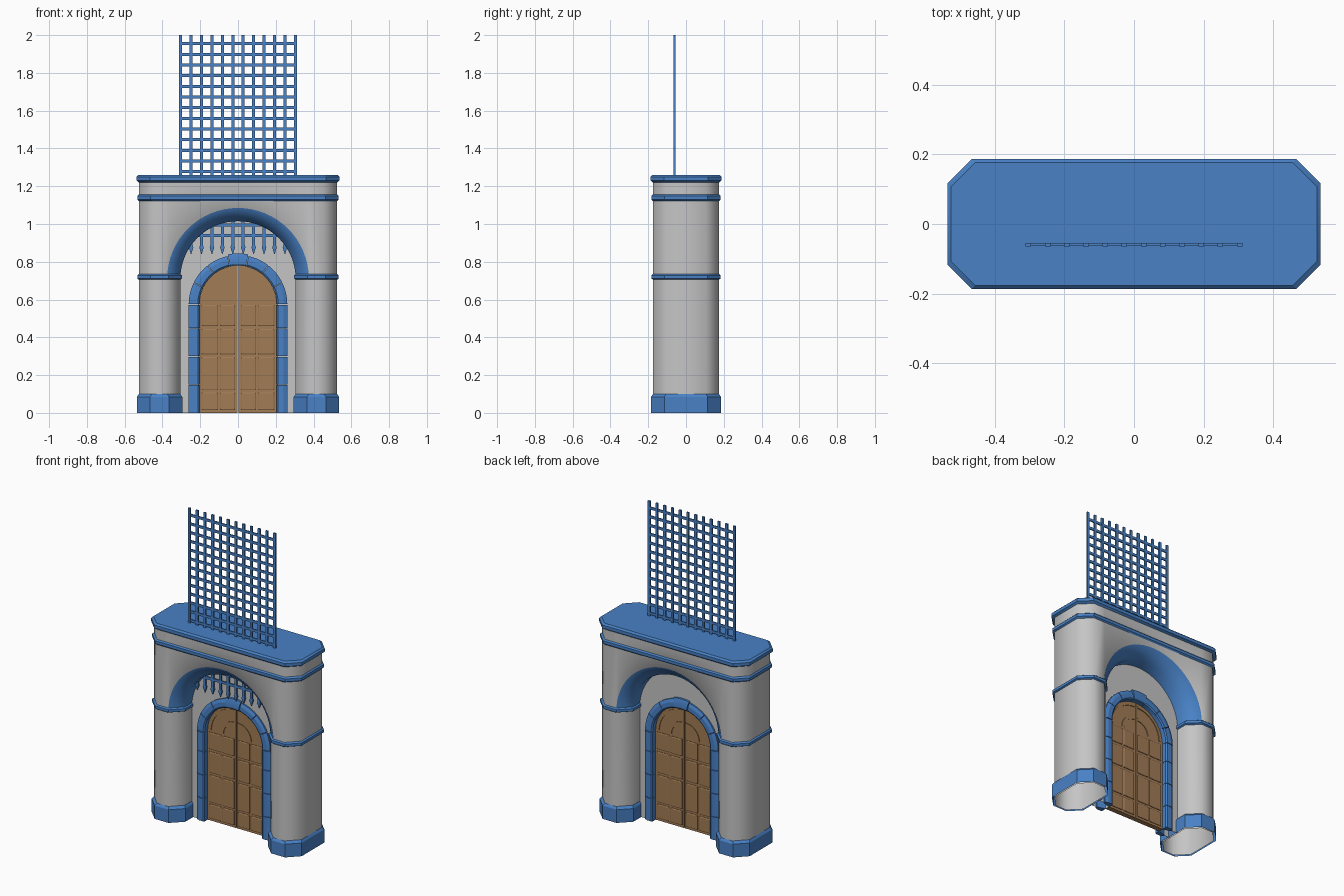
import bpy, bmesh, math
from mathutils import Vector

if "Cube" in bpy.data.objects:
    bpy.data.objects.remove(bpy.data.objects["Cube"])


def material(name, rgb):
    m = bpy.data.materials.new(name)
    m.use_nodes = True
    m.diffuse_color = (*rgb, 1)
    m.node_tree.nodes["Principled BSDF"].inputs["Base Color"].default_value = (*rgb, 1)
    return m


STONE = material("grey stone", (0.56, 0.56, 0.56))
BLUE = material("blue trim", (0.065, 0.22, 0.56))
WOOD = material("brown wood", (0.36, 0.2, 0.09))

# Main dimensions
HALF_X, HALF_Y, CHAMFER = 0.525, 0.175, 0.07
INNER_X, SPRING, WALL_TOP = 0.305, 0.71, 1.24
WALL_Y = 0.035
DOOR_R, DOOR_SPRING = 0.205, 0.575


def grid(bm, rings, closed=False, cap_start=False, cap_end=False, mat=0):
    """Skin a list of equal-length point rings."""
    rows = [[bm.verts.new(p) for p in ring] for ring in rings]
    n = len(rows[0])
    for a, b in zip(rows, rows[1:]):
        for i in range(n if closed else n - 1):
            j = (i + 1) % n
            bm.faces.new((a[i], a[j], b[j], b[i])).material_index = mat
    if cap_start:
        bm.faces.new(rows[0]).material_index = mat
    if cap_end:
        bm.faces.new(rows[-1]).material_index = mat


def box(bm, x0, x1, y0, y1, z0, z1):
    rings = [[(x0, y0, z), (x1, y0, z), (x1, y1, z), (x0, y1, z)] for z in (z0, z1)]
    grid(bm, rings, True, True, True)


def finish(bm, name, mats, angle=30):
    bmesh.ops.remove_doubles(bm, verts=bm.verts, dist=0.0002)
    bmesh.ops.recalc_face_normals(bm, faces=bm.faces)
    me = bpy.data.meshes.new(name)
    bm.to_mesh(me)
    bm.free()
    for m in mats:
        me.materials.append(m)
    me.shade_smooth()
    me.set_sharp_from_angle(angle=math.radians(angle))
    ob = bpy.data.objects.new(name, me)
    bpy.context.collection.objects.link(ob)
    return ob


def octagon(x0, x1, z, grow=0.0):
    """Chamfered rectangle at height z, widened by grow."""
    x0, x1, y, c = x0 - grow, x1 + grow, HALF_Y + grow, CHAMFER
    pts = [(x0 + c, -y), (x1 - c, -y), (x1, -y + c), (x1, y - c),
           (x1 - c, y), (x0 + c, y), (x0, y - c), (x0, -y + c)]
    return [(px, py, z) for px, py in pts]


def arc(r, spring, n=32, a0=0.0, a1=math.pi):
    return [(r * math.cos(a0 + (a1 - a0) * i / n), spring + r * math.sin(a0 + (a1 - a0) * i / n))
            for i in range(n + 1)]


def moulding(name, x0, x1, levels, cap=False):
    bm = bmesh.new()
    grid(bm, [octagon(x0, x1, z, g) for z, g in levels], True, cap_end=cap)
    return finish(bm, name, [BLUE])


# Gatehouse body: two hollow piers, spandrels, end walls and the blue arch lining
bm = bmesh.new()
for x0, x1 in ((INNER_X, HALF_X), (-HALF_X, -INNER_X)):
    grid(bm, [octagon(x0, x1, z) for z in (0, SPRING)], True)
front_x, side_y = HALF_X - CHAMFER, HALF_Y - CHAMFER
for s in (-1, 1):
    low = [(front_x, SPRING)] + arc(INNER_X + CHAMFER, SPRING) + [(-front_x, SPRING)]
    grid(bm, [[(x, s * HALF_Y, z) for x, z in low],
              [(x, s * HALF_Y, WALL_TOP) for x, z in low]])
    end = [(front_x, -HALF_Y), (HALF_X, -side_y), (HALF_X, side_y), (front_x, HALF_Y)]
    grid(bm, [[(s * x, y, z) for x, y in end] for z in (SPRING, WALL_TOP)])
lining = [(-HALF_Y, CHAMFER), (-side_y, 0), (side_y, 0), (HALF_Y, CHAMFER)]
grid(bm, [[(x, y, z) for x, z in arc(INNER_X + g, SPRING)] for y, g in lining], mat=1)
finish(bm, "gatehouse_body", [STONE, BLUE], 50)

# Footings and string courses on the piers, cornice and cap around the top
for side, x0, x1 in (("left", INNER_X, HALF_X), ("right", -HALF_X, -INNER_X)):
    moulding(side + "_footing", x0, x1, [(0, 0.01), (0.085, 0.01), (0.1, 0)])
    moulding(side + "_pier_band", x0, x1,
             [(0.705, 0), (0.711, 0.008), (0.728, 0.008), (0.735, 0)])
moulding("cornice_band", -HALF_X, HALF_X,
         [(1.122, 0), (1.13, 0.008), (1.148, 0.008), (1.156, 0)])
moulding("roof_cap", -HALF_X, HALF_X,
         [(1.22, 0), (1.23, 0.012), (1.25, 0.012), (1.26, 0.002)], cap=True)

# Recessed wall with the arched door opening, hollow and open below
bm = bmesh.new()


def full_arch(r, spring, y):
    pts = [(r, 0)] + arc(r, spring) + [(-r, 0)]
    return [(x, y, z) for x, z in pts]


grid(bm, [full_arch(INNER_X, SPRING, -WALL_Y), full_arch(DOOR_R + 0.002, DOOR_SPRING, -WALL_Y),
          full_arch(DOOR_R + 0.002, DOOR_SPRING, WALL_Y), full_arch(INNER_X, SPRING, WALL_Y)])
finish(bm, "recessed_wall", [STONE])

# Door surround: chamfered stones on both faces of the wall
PROFILE = [(0, 0.015), (0, 0.046), (0.008, 0.052), (0.036, 0.052), (0.056, 0.044), (0.056, 0.03)]
JAMB = [0, 0.15, 0.30, 0.45, DOOR_SPRING]
KEY = math.radians(78)


def stone(bm, stations, s, grow=0.0):
    """stations: (origin, outward direction) pairs along the surround."""
    rings = []
    for origin, d in stations:
        rings.append([tuple(origin + d * (DOOR_R + r * (1 + grow))
                            + Vector((0, s * (y + grow * 0.03), 0))) for r, y in PROFILE])
    grid(bm, rings, True, True, True)


def arch_stations(a0, a1, n=6):
    gap = 0.006
    return [(Vector((0, 0, DOOR_SPRING)), Vector((math.cos(a), 0, math.sin(a))))
            for a in (a0 + gap + (a1 - a0 - 2 * gap) * i / n for i in range(n + 1))]


for face, s in (("front", -1), ("back", 1)):
    bm = bmesh.new()
    for side in (-1, 1):
        for z0, z1 in zip(JAMB, JAMB[1:]):
            stone(bm, [(Vector((0, 0, z)), Vector((side, 0, 0))) for z in (z0, z1 - 0.003)], s)
    for i in range(3):
        a0, a1 = KEY * i / 3, KEY * (i + 1) / 3
        stone(bm, arch_stations(a0, a1), s)
        stone(bm, arch_stations(math.pi - a1, math.pi - a0), s)
    stone(bm, arch_stations(KEY, math.pi - KEY), s, 0.15)
    finish(bm, face + "_door_surround", [BLUE], 20)

# Double doors with raised panels and fan mouldings on both faces
LEAF_Y = 0.016
ROWS = [(0.015, 0.108), (0.12, 0.295), (0.31, 0.445), (0.46, 0.57)]
COLS = [(0.015, 0.096), (0.106, 0.193)]


def raised_panel(bm, x0, x1, z0, z1, s):
    rings = []
    for inset, y in ((0, LEAF_Y - 0.002), (0, LEAF_Y + 0.003), (0.005, LEAF_Y + 0.006)):
        rings.append([(x, s * y, z) for x, z in ((x0 + inset, z0 + inset), (x1 - inset, z0 + inset),
                                                 (x1 - inset, z1 - inset), (x0 + inset, z1 - inset))])
    grid(bm, rings, True, cap_end=True)


def fan(bm, r0, r1, side, s):
    rings = []
    for r, y in ((r0, LEAF_Y - 0.002), (r0, LEAF_Y + 0.005), (r1, LEAF_Y + 0.005), (r1, LEAF_Y - 0.002)):
        rings.append([(side * (x + 0.012), s * y, z)
                      for x, z in arc(r, DOOR_SPRING + 0.01, 14, 0, math.pi / 2)])
    grid(bm, rings)


for name, side in (("left", 1), ("right", -1)):
    bm = bmesh.new()
    outline = [(0, 0), (DOOR_R, 0)] + arc(DOOR_R, DOOR_SPRING, 16, 0, math.pi / 2)
    outline = [(side * max(x, 0.003), z) for x, z in outline]
    grid(bm, [[(x, y, z) for x, z in outline] for y in (-LEAF_Y, LEAF_Y)], True, True, True)
    for s in (-1, 1):
        for z0, z1 in ROWS:
            for x0, x1 in COLS:
                raised_panel(bm, *sorted((side * x0, side * x1)), z0, z1, s)
        fan(bm, 0.078, 0.096, side, s)
        fan(bm, 0.165, 0.175, side, s)
    finish(bm, name + "_door", [WOOD])

# Raised portcullis: square lattice with pointed feet
bm = bmesh.new()
GATE_Y, BAR, STEP, COUNT = -0.06, 0.008, 0.0552, 12
edge = STEP * (COUNT - 1) / 2
for i in range(COUNT):
    x = -edge + i * STEP
    box(bm, x - BAR, x + BAR, GATE_Y - 0.005, GATE_Y + 0.005, 0.875, 2)
    spike = [(0.888, BAR, 0.005), (0.876, 0.012, 0.007), (0.84, 0.001, 0.001)]
    grid(bm, [[(x - w, GATE_Y - d, z), (x + w, GATE_Y - d, z), (x + w, GATE_Y + d, z),
               (x - w, GATE_Y + d, z)] for z, w, d in spike], True, True, True)
z = 1.955
while z > 0.92:
    box(bm, -edge, edge, GATE_Y - 0.004, GATE_Y + 0.004, z - BAR, z + BAR)
    z -= 0.0565
finish(bm, "portcullis", [BLUE])
